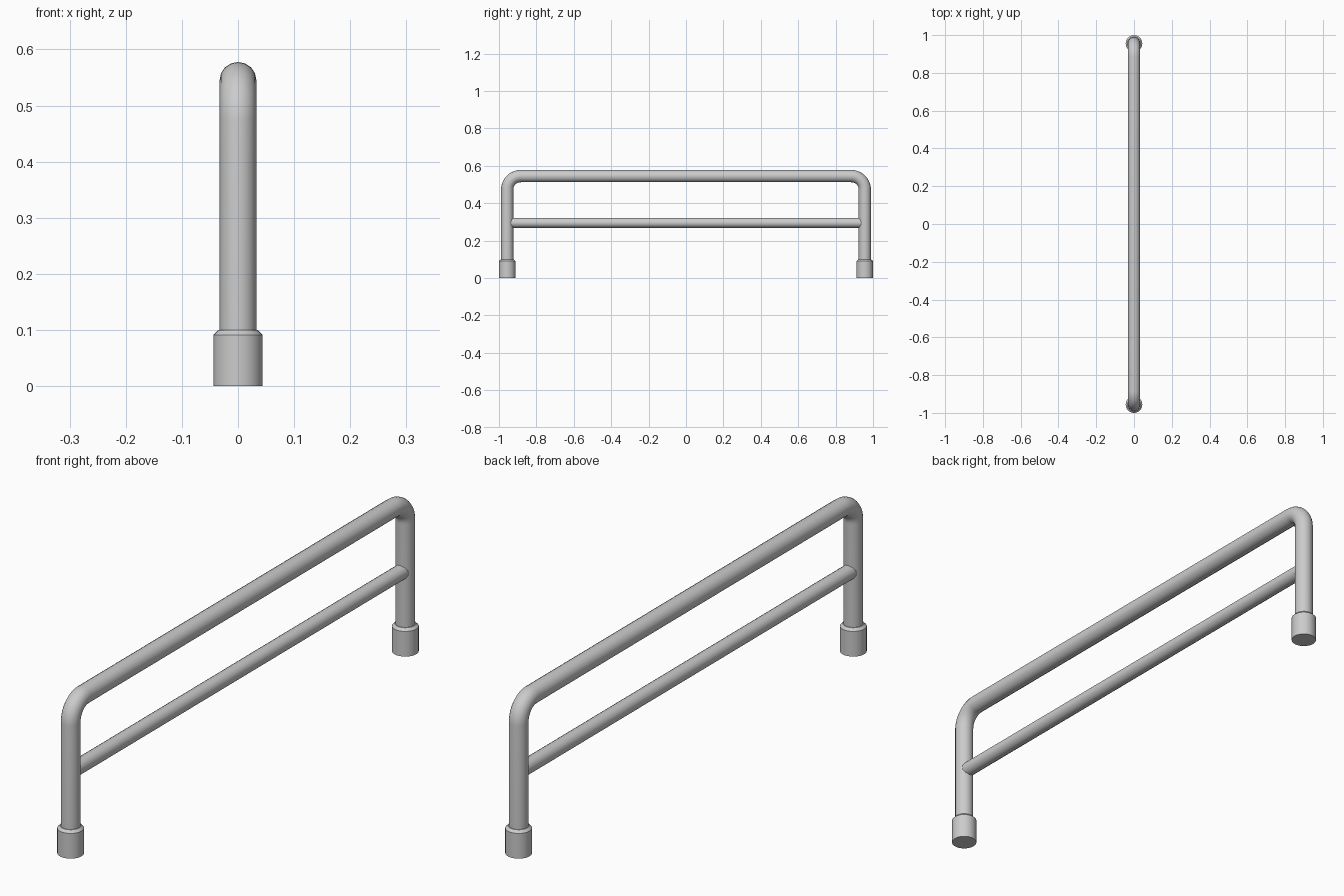
import bpy
import math

if "Cube" in bpy.data.objects:
    bpy.data.objects.remove(bpy.data.objects["Cube"])

LEG_Y, RAIL_Z, BEND = 0.956, 0.545, 0.072
TUBE_R, BAR_R, FOOT_R, FOOT_H = 0.0328, 0.0265, 0.044, 0.1


def tube(name, points, radius):
    """Round capped tube along a path, turned into a smooth mesh."""
    curve = bpy.data.curves.new(name, 'CURVE')
    curve.dimensions = '3D'
    curve.bevel_depth = radius
    curve.bevel_resolution = 6
    curve.use_fill_caps = True
    spline = curve.splines.new('POLY')
    spline.points.add(len(points) - 1)
    for p, co in zip(spline.points, points):
        p.co = (*co, 1)
    obj = bpy.data.objects.new(name, curve)
    bpy.context.collection.objects.link(obj)
    bpy.ops.object.select_all(action='DESELECT')
    obj.select_set(True)
    bpy.context.view_layer.objects.active = obj
    bpy.ops.object.convert(target='MESH')
    bpy.ops.object.shade_smooth_by_angle(angle=math.radians(35))
    return bpy.context.object


# Bent hoop: both legs and the top rail in one tube
steps = 10
arc = [(0, -LEG_Y + BEND - BEND * math.cos(a), RAIL_Z - BEND + BEND * math.sin(a))
       for a in (i * math.pi / 2 / steps for i in range(steps + 1))]
half = [(0, -LEG_Y, 0.02)] + arc
tube("hoop_frame", half + [(x, -y, z) for x, y, z in reversed(half)], TUBE_R)

# Lower cross bar, ending inside the legs
tube("cross_bar", [(0, -LEG_Y + 0.01, 0.295), (0, LEG_Y - 0.01, 0.295)], BAR_R)

# Feet: capped sleeves with a chamfered top edge
for side, name in ((-1, "front_foot"), (1, "back_foot")):
    bpy.ops.mesh.primitive_cylinder_add(vertices=32, radius=FOOT_R, depth=FOOT_H,
                                        location=(0, side * LEG_Y, FOOT_H / 2))
    foot = bpy.context.object
    foot.name = name
    weight = foot.data.attributes.new("bevel_weight_edge", 'FLOAT', 'EDGE')
    for e in foot.data.edges:
        if all(foot.data.vertices[v].co.z > 0 for v in e.vertices):
            weight.data[e.index].value = 1
    bevel = foot.modifiers.new("top_chamfer", 'BEVEL')
    bevel.limit_method = 'WEIGHT'
    bevel.width = 0.009
    bpy.ops.object.modifier_apply(modifier=bevel.name)
    bpy.ops.object.shade_smooth_by_angle(angle=math.radians(35))
